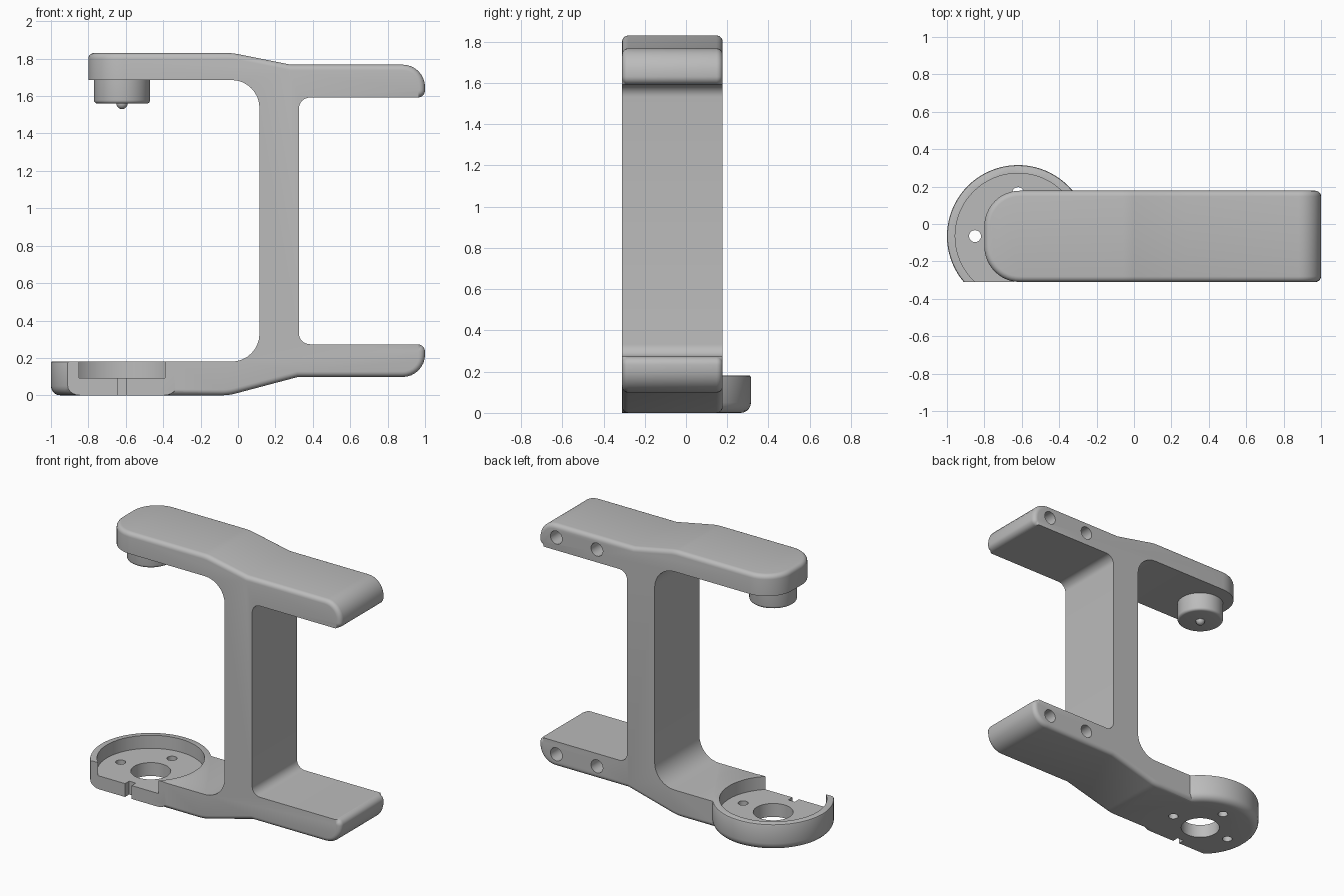
import bpy, bmesh, math
from mathutils import Vector, Matrix

cube = bpy.data.objects.get("Cube")
if cube:
    bpy.data.objects.remove(cube, do_unlink=True)

FRONT, BACK = -0.31, 0.178
CX, CY = -0.62, -0.065          # shared axis of the cup and the peg

grey = bpy.data.materials.new("plain grey")
grey.use_nodes = True
grey.diffuse_color = (0.5, 0.5, 0.5, 1)
grey.node_tree.nodes["Principled BSDF"].inputs["Base Color"].default_value = (0.5, 0.5, 0.5, 1)


def finish(bm, name):
    bmesh.ops.recalc_face_normals(bm, faces=bm.faces)
    mesh = bpy.data.meshes.new(name)
    bm.to_mesh(mesh)
    bm.free()
    mesh.materials.append(grey)
    ob = bpy.data.objects.new(name, mesh)
    bpy.context.collection.objects.link(ob)
    return ob


def smooth(ob):
    bpy.ops.object.select_all(action='DESELECT')
    ob.select_set(True)
    bpy.context.view_layer.objects.active = ob
    bpy.ops.object.shade_smooth_by_angle(angle=math.radians(32))


def cylinder(bm, r, z0, z1, x=CX, y=CY, segments=48):
    return bmesh.ops.create_cone(
        bm, cap_ends=True, segments=segments, radius1=r, radius2=r, depth=z1 - z0,
        matrix=Matrix.Translation((x, y, (z0 + z1) / 2)))


def bevel(bm, edges, width, segments):
    bmesh.ops.bevel(bm, geom=edges, offset=width, offset_type='OFFSET',
                    segments=segments, profile=0.5, affect='EDGES')


def rim(bm, z):
    return [e for e in bm.edges if all(abs(v.co.z - z) < 1e-4 for v in e.verts)]


def rounded(points, steps=8):
    """Outline with every corner (x, z, radius) replaced by an arc."""
    out = []
    for i, (x, z, r) in enumerate(points):
        p = Vector((x, z))
        if not r:
            out.append(p)
            continue
        a = (Vector(points[i - 1][:2]) - p).normalized()
        b = (Vector(points[(i + 1) % len(points)][:2]) - p).normalized()
        half = a.angle(b) / 2
        centre = p + (a + b).normalized() * r / math.sin(half)
        start = p + a * r / math.tan(half) - centre
        end = p + b * r / math.tan(half) - centre
        sweep = start.angle_signed(end)
        for k in range(steps + 1):
            out.append(centre + Matrix.Rotation(-sweep * k / steps, 2) @ start)
    return out


# Frame: post with two arms, extruded from one outline
outline = rounded([
    (-0.8, 1.83, 0), (-0.03, 1.83, 0.3), (0.28, 1.768, 0), (1, 1.768, 0.12),
    (1, 1.592, 0.04), (0.325, 1.592, 0.06), (0.325, 0.273, 0.06), (1, 0.273, 0.04),
    (1, 0.098, 0.12), (0.32, 0.098, 0), (-0.05, 0, 0.3), (-0.45, 0, 0),
    (-0.45, 0.18, 0), (0.115, 0.18, 0.15), (0.115, 1.686, 0.15), (-0.8, 1.686, 0)])
bm = bmesh.new()
face = bm.faces.new([bm.verts.new((p.x, FRONT, p.y)) for p in outline])
ext = bmesh.ops.extrude_face_region(bm, geom=[face])
bmesh.ops.translate(bm, vec=(0, BACK - FRONT, 0),
                    verts=[g for g in ext["geom"] if isinstance(g, bmesh.types.BMVert)])
bmesh.ops.recalc_face_normals(bm, faces=bm.faces)
# rounded plan of the upper arm tip
bevel(bm, [e for e in bm.edges if all(v.co.x < -0.79 for v in e.verts)
           and abs(e.verts[0].co.z - e.verts[1].co.z) > 0.1], 0.19, 12)


def outer(e):
    m = (e.verts[0].co + e.verts[1].co) / 2
    return (e.calc_face_angle(0) > math.radians(40)
            and (m.x > 0.97 or m.z > 1.7 or m.z < 0.16) and m.x > -0.81
            and not (m.x < -0.44 and m.z < 0.5))


bevel(bm, [e for e in bm.edges if outer(e)], 0.03, 5)
frame = finish(bm, "frame")

# Cup: round body with a rounded base, sliced flat at the front
bm = bmesh.new()
cylinder(bm, 0.38, 0, 0.182, segments=80)
bevel(bm, rim(bm, 0), 0.05, 5)
bevel(bm, rim(bm, 0.182), 0.01, 2)
bmesh.ops.bisect_plane(bm, geom=bm.verts[:] + bm.edges[:] + bm.faces[:],
                       plane_co=(0, FRONT, 0), plane_no=(0, -1, 0), clear_outer=True)
bmesh.ops.holes_fill(bm, edges=[e for e in bm.edges if e.is_boundary])
cup = finish(bm, "cup_body")


def combine(tool, operation):
    mod = frame.modifiers.new(tool.name, 'BOOLEAN')
    mod.operation, mod.object, mod.solver = operation, tool, 'EXACT'
    bpy.context.view_layer.objects.active = frame
    bpy.ops.object.modifier_apply(modifier=mod.name)
    bpy.data.objects.remove(tool, do_unlink=True)


combine(cup, 'UNION')

# Cup recess
bm = bmesh.new()
cylinder(bm, 0.336, 0.092, 0.4, segments=80)
combine(finish(bm, "recess_cutter"), 'DIFFERENCE')

# Holes through the cup floor, front slot and blind screw holes in the arms
bm = bmesh.new()
cylinder(bm, 0.125, -0.1, 0.15)
for dx, dy in ((-0.23, 0), (0.23, 0), (0, 0.23)):
    cylinder(bm, 0.032, -0.1, 0.15, CX + dx, CY + dy, 24)
bmesh.ops.create_cube(bm, size=1, matrix=Matrix.Translation((CX, FRONT, 0.05))
                      @ Matrix.Diagonal((0.05, 0.09, 0.2, 1)))
for x in (0.555, 0.865):
    for z in (0.185, 1.68):
        bmesh.ops.create_cone(
            bm, cap_ends=True, segments=24, radius1=0.045, radius2=0.045, depth=0.4,
            matrix=Matrix.Translation((x, BACK, z)) @ Matrix.Rotation(math.pi / 2, 4, 'X'))
combine(finish(bm, "hole_cutter"), 'DIFFERENCE')
smooth(frame)

# Peg under the upper arm
bm = bmesh.new()
cylinder(bm, 0.15, 1.56, 1.70)
bevel(bm, rim(bm, 1.56), 0.018, 4)
smooth(finish(bm, "peg"))

# Small ball tip
bm = bmesh.new()
bmesh.ops.create_uvsphere(bm, u_segments=24, v_segments=12, radius=0.03,
                          matrix=Matrix.Translation((CX, CY, 1.56)))
smooth(finish(bm, "peg_tip"))
